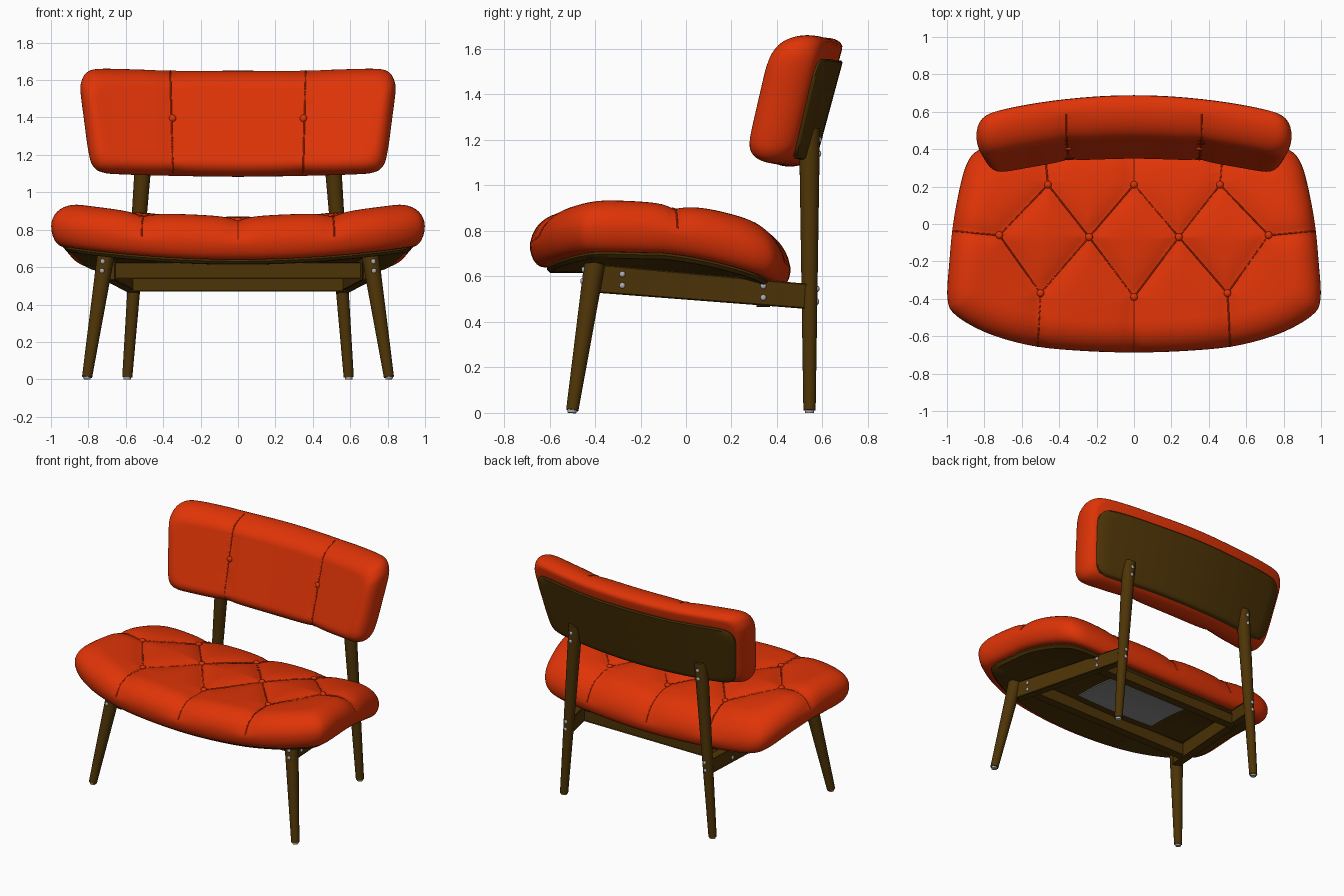
import bpy, bmesh, math
from mathutils import Vector
from mathutils.bvhtree import BVHTree

if "Cube" in bpy.data.objects:
    bpy.data.objects.remove(bpy.data.objects["Cube"])


def material(name, rgb):
    m = bpy.data.materials.new(name)
    m.diffuse_color = (*rgb, 1)
    m.use_nodes = True
    m.node_tree.nodes["Principled BSDF"].inputs["Base Color"].default_value = m.diffuse_color
    return m


RED = material("orange red upholstery", (0.74, 0.034, 0.002))
WOOD = material("dark wood", (0.075, 0.034, 0.002))
STEEL = material("steel", (0.42, 0.42, 0.45))
CLOTH = material("grey dust cloth", (0.27, 0.27, 0.27))


def finish(name, bm, mat, angle=40):
    bmesh.ops.remove_doubles(bm, verts=bm.verts, dist=1e-5)
    bmesh.ops.recalc_face_normals(bm, faces=bm.faces)
    me = bpy.data.meshes.new(name)
    bm.to_mesh(me)
    bm.free()
    me.materials.append(mat)
    for p in me.polygons:
        p.use_smooth = True
    me.set_sharp_from_angle(angle=math.radians(angle))
    ob = bpy.data.objects.new(name, me)
    bpy.context.collection.objects.link(ob)
    return ob


def mirrored_curve(half, n=6):
    """Closed smooth curve through half an outline and its mirror image."""
    pts = half + [(-x, y) for x, y in half[-2:0:-1]]
    pts = [Vector(p) for p in pts]
    out, k = [], len(pts)
    for i in range(k):
        a, b, c, d = (pts[(i + j) % k] for j in (-1, 0, 1, 2))
        for s in range(n):
            t = s / n
            out.append(0.5 * (2 * b + (c - a) * t + (2 * a - 5 * b + 4 * c - d) * t * t
                              + (3 * b - a - 3 * c + d) * t ** 3))
    return out


def shell(name, outline, centre, semi, profile, place, mat, crease=None, angle=40):
    """Stack rings of an outline; profile rows are (inset, scale, height, rim angle)."""
    bm = bmesh.new()
    rings = []
    for q, s, h, a in profile:
        ring = []
        for o in outline:
            def at(qq):
                return [centre[i] + (o[i] - centre[i]) * (1 - qq / semi[i]) * s for i in (0, 1)]
            x, y = at(q)
            hh = h
            if crease and a > 0:
                d = crease(x, y) * math.sqrt(math.sin(a))
                x, y = at(q + d * math.cos(a))
                hh = h - d * math.sin(a)
            ring.append(bm.verts.new(place(x, y, hh)))
        rings.append(ring)
    n = len(outline)
    for r0, r1 in zip(rings, rings[1:]):
        for i in range(n):
            bm.faces.new((r0[i], r0[(i + 1) % n], r1[(i + 1) % n], r1[i]))
    return finish(name, bm, mat, angle)


def cushion_profile(qb, hb, qt, ht, inner=28):
    rows = [(qb, i / 8, 0, -1) for i in range(8)]
    for i in range(7):
        a = math.pi / 2 * (i / 6 - 1)
        rows.append((qb * (1 - math.cos(a)), 1, hb * (1 + math.sin(a)), a))
    for i in range(1, 11):
        a = math.pi / 2 * i / 10
        rows.append((qt * (1 - math.cos(a)), 1, hb + (ht - hb) * math.sin(a), a))
    rows += [(qt, 1 - i / inner, ht, math.pi / 2) for i in range(1, inner + 1)]
    return rows


def slab_profile(q, h0, h1, bevel):
    rows = [(q + bevel, i / 10, h0, -1) for i in range(11)]
    rows += [(q, 1, h0 + bevel, -1), (q, 1, h1, -1)]
    return rows + [(q, 1 - i / 10, h1, -1) for i in range(1, 11)]


def crease_field(segments, depth, width):
    segs = [(Vector(a), Vector(b)) for a, b in segments]

    def f(x, y):
        p, best = Vector((x, y)), 9
        for a, b in segs:
            ab = b - a
            t = max(0, min(1, (p - a).dot(ab) / ab.length_squared))
            best = min(best, (p - a - ab * t).length)
        return depth * math.exp(-best / width)
    return f


def seams(name, ob, segments, origin, ray, r=0.004):
    """Thin stitched cords projected onto a cushion along a ray direction."""
    tree = BVHTree.FromPolygons([v.co for v in ob.data.vertices],
                                [p.vertices for p in ob.data.polygons])
    bm = bmesh.new()
    for a, b in segments:
        pts = []
        for i in range(61):
            t = i / 60
            hit = tree.ray_cast(origin(a[0] + (b[0] - a[0]) * t, a[1] + (b[1] - a[1]) * t), ray)[0]
            if hit:
                pts.append(hit)
        rings = []
        for i, p in enumerate(pts):
            tan = (pts[min(i + 1, len(pts) - 1)] - pts[max(i - 1, 0)]).normalized()
            side = tan.cross(ray).normalized()
            up = side.cross(tan)
            rings.append([bm.verts.new(p + r * (side * math.cos(k * math.pi / 2)
                                                + up * math.sin(k * math.pi / 2))) for k in range(4)])
        for r0, r1 in zip(rings, rings[1:]):
            for k in range(4):
                bm.faces.new((r0[k], r0[(k + 1) % 4], r1[(k + 1) % 4], r1[k]))
    return finish(name, bm, RED, 100)


def tube(name, p0, p1, r0, r1, mat, seg=24):
    p0, p1 = Vector(p0), Vector(p1)
    rot = (p1 - p0).to_track_quat('Z', 'Y').to_matrix().to_4x4()
    rot.translation = (p0 + p1) / 2
    bm = bmesh.new()
    bmesh.ops.create_cone(bm, cap_ends=True, segments=seg, radius1=r0, radius2=r1,
                          depth=(p1 - p0).length, matrix=rot)
    return finish(name, bm, mat)


def beam(name, p0, p1, width, h0, h1):
    p0, p1 = Vector(p0), Vector(p1)
    side = (p1 - p0).cross(Vector((0, 0, 1))).normalized() * width / 2
    bm = bmesh.new()
    bmesh.ops.create_cube(bm, size=2)
    for v in bm.verts:
        p, h = (p0, h0) if v.co.x < 0 else (p1, h1)
        v.co = p + side * v.co.y + Vector((0, 0, v.co.z * h / 2))
    bmesh.ops.bevel(bm, geom=bm.edges[:], offset=0.005, segments=1, affect='EDGES')
    return finish(name, bm, WOOD, 30)


def dot(name, p, r, squash, mat):
    bm = bmesh.new()
    bmesh.ops.create_uvsphere(bm, u_segments=14, v_segments=8, radius=r)
    for v in bm.verts:
        v.co = Vector(p) + Vector([v.co[i] * squash[i] for i in range(3)])
    return finish(name, bm, mat, 80)


# Seat: dished across, drooping towards the rear
def seat_place(x, y, h):
    dish = 0.066 - 0.036 * max(0, min(1, (y + 0.1) / 0.5))
    return x, y, 0.638 - 0.01 * (y + 0.4) - 0.3 * max(0, y + 0.1) ** 2 + dish * x * x / 0.81 + h


seat_outline = mirrored_curve([(0, -.687), (.3, -.677), (.55, -.65), (.78, -.585), (.95, -.49),
                               (.997, -.40), (.987, -.2), (.967, 0), (.93, .2), (.89, .33),
                               (.83, .395), (.7, .425), (.35, .45), (0, .46)])
SC, SS = (0, -.113), (1, .573)
rear = [(-.46, .21), (0, .21), (.46, .21)]
mid = [(-.72, -.06), (-.24, -.07), (.24, -.07), (.72, -.06)]
front = [(-.5, -.37), (0, -.39), (.5, -.37)]
segs = [(row[i], mid[i + j]) for row in (rear, front) for i in range(3) for j in (0, 1)]
segs += [(p, (p[0] * 1.06, .5)) for p in rear] + [(p, (p[0] * 1.04, -.75)) for p in front]
segs += [((s * .72, -.06), (s * 1.05, -.03)) for s in (-1, 1)]
seat_crease = crease_field(segs, 0.03, 0.065)
seat = shell("seat_cushion", seat_outline, SC, SS, cushion_profile(.06, .10, .16, .238, 34),
             seat_place, RED, seat_crease, 60)
seams("seat_seams", seat, segs, lambda x, y: Vector((x, y, 2)), Vector((0, 0, -1)))
shell("seat_board", seat_outline, SC, SS, slab_profile(.075, -.024, .012, .015), seat_place, WOOD)
for i, (x, y) in enumerate(rear + mid + front):
    dot(f"seat_button_{i}", seat_place(x, y, .238 - .024), .02, (1, 1, .7), RED)

# Dust cloth panel under the seat board
rect = [(-.32 + .064 * i, -.2) for i in range(10)] + [(.32, -.2 + .046 * i) for i in range(10)]
rect += [(-x, .06 - y) for x, y in rect]
shell("dust_cloth", rect, (0, .03), (.32, .23), slab_profile(0, -.030, -.022, .001),
      seat_place, CLOTH)


# Backrest: leaning back and curved around the sitter
def back_place(x, z, h):
    return x, .565 + .27 * (z - 1.15) - .09 * (x / .75) ** 2 - h, z


back_outline = mirrored_curve([(0, 1.083), (.35, 1.088), (.6, 1.095), (.72, 1.105), (.775, 1.14),
                               (.80, 1.22), (.825, 1.4), (.842, 1.54), (.835, 1.6), (.805, 1.643),
                               (.74, 1.66), (.55, 1.657), (.35, 1.65), (0, 1.65)])
BC, BS = (0, 1.37), (.843, .285)
back_lines = [((s * .345, 1.0), (s * .365, 1.75)) for s in (-1, 1)]
back = shell("backrest_cushion", back_outline, BC, BS, cushion_profile(.05, .09, .09, .22, 24),
             back_place, RED, crease_field(back_lines, .016, .06), 60)
seams("backrest_seams", back, back_lines, lambda x, z: Vector((x, -1, z)), Vector((0, 1, 0)))
board_outline = [(x * .93, 1.33 + (z - 1.37) * .78) for x, z in back_outline]
shell("backrest_board", board_outline, (0, 1.33), (.78, .22), slab_profile(0, -.018, .03, .008),
      back_place, WOOD)

# Mirrored frame parts
for s, side in ((-1, "left"), (1, "right")):
    dot(f"backrest_button_{side}", back_place(s * .35, 1.395, .22 - .014), .02, (1, .7, 1), RED)
    tube(f"front_leg_{side}", (s * .807, -.5, .012), (s * .708, -.402, .655), .027, .046, WOOD)
    tube(f"front_glide_{side}", (s * .808, -.501, 0), (s * .807, -.5, .014), .019, .021, STEEL)
    tube(f"rear_leg_{side}", (s * .592, .543, .012), (s * .5, .543, 1.25), .027, .046, WOOD)
    tube(f"rear_glide_{side}", (s * .592, .543, 0), (s * .592, .543, .014), .019, .021, STEEL)
    beam(f"side_rail_{side}", (s * .69, -.38, .59), (s * .555, .535, .512), .05, .115, .10)
    screws = [(.702, -.28, .56), (.702, -.28, .61), (.611, .34, .507), (.611, .34, .558),
              (.727, -.457, .58), (.724, -.452, .63), (.557, .578, .49), (.553, .579, .545),
              (.509, .587, 1.14), (.505, .588, 1.2)]
    for i, (x, y, z) in enumerate(screws):
        dot(f"screw_{side}_{i}", (s * x, y, z), .013, (.6, 1, 1) if i < 4 else (1, .6, 1), STEEL)

# Cross bars
beam("front_cross_bar", (-.67, -.28, .582), (.67, -.28, .582), .05, .09, .09)
beam("rear_cross_bar", (-.58, .34, .51), (.58, .34, .51), .05, .08, .08)
